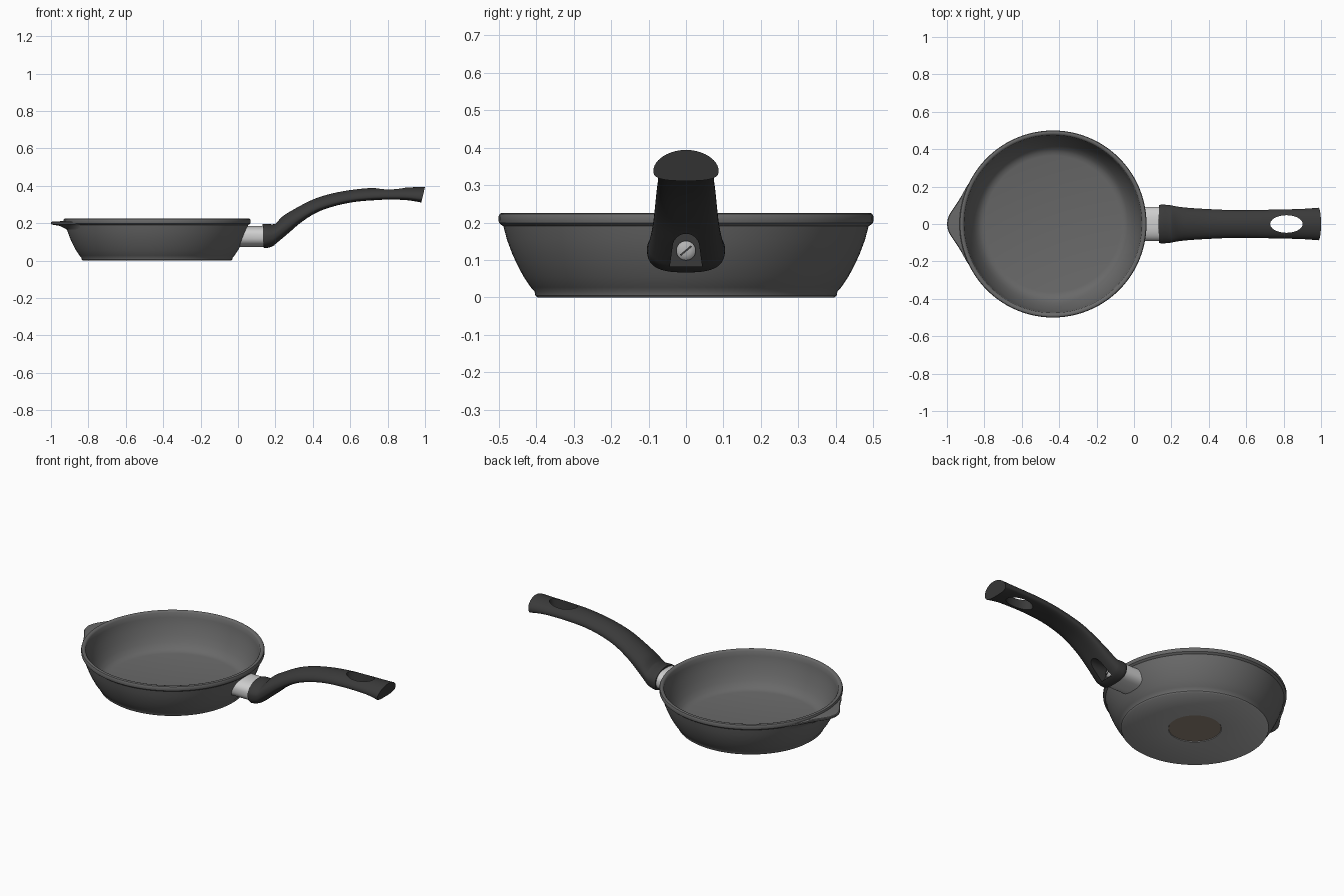
import bpy, bmesh, math
from mathutils import Vector

if "Cube" in bpy.data.objects:
    bpy.data.objects.remove(bpy.data.objects["Cube"])

CX = -0.433  # pan centre


def mat(name, col):
    m = bpy.data.materials.new(name)
    m.diffuse_color = (*col, 1)
    m.use_nodes = True
    m.node_tree.nodes["Principled BSDF"].inputs["Base Color"].default_value = m.diffuse_color
    return m


GREY = mat("pan_grey", (0.14, 0.14, 0.14))
BASE = mat("base_grey", (0.40, 0.40, 0.40))
BLACK = mat("handle_black", (0.042, 0.042, 0.042))
STEEL = mat("steel", (0.62, 0.62, 0.62))
SCREW = mat("screw_steel", (0.45, 0.45, 0.45))
BROWN = mat("base_brown", (0.29, 0.235, 0.19))


def finish(bm, name, *mats):
    bmesh.ops.recalc_face_normals(bm, faces=bm.faces)
    me = bpy.data.meshes.new(name)
    bm.to_mesh(me)
    bm.free()
    ob = bpy.data.objects.new(name, me)
    bpy.context.collection.objects.link(ob)
    for m in mats:
        me.materials.append(m)
    return ob


def activate(ob):
    bpy.ops.object.select_all(action='DESELECT')
    ob.select_set(True)
    bpy.context.view_layer.objects.active = ob


def smooth(ob, deg=38):
    activate(ob)
    bpy.ops.object.shade_smooth_by_angle(angle=math.radians(deg))


def lathe(profile, steps):
    bm = bmesh.new()
    vs = [bm.verts.new((r, 0, z)) for r, z in profile]
    es = [bm.edges.new(p) for p in zip(vs, vs[1:])]
    bmesh.ops.spin(bm, geom=vs + es, cent=(0, 0, 0), axis=(0, 0, 1),
                   angle=2 * math.pi, steps=steps)
    bmesh.ops.remove_doubles(bm, verts=bm.verts, dist=1e-5)
    return bm


def loft(rings, caps=True):
    bm = bmesh.new()
    rows = [[bm.verts.new(p) for p in ring] for ring in rings]
    n = len(rows[0])
    for a, b in zip(rows, rows[1:]):
        for i in range(n):
            j = (i + 1) % n
            bm.faces.new((a[i], a[j], b[j], b[i]))
    if caps:
        bm.faces.new(rows[0])
        bm.faces.new(rows[-1])
    return bm


def catmull(rows, sub):
    out = []
    for i in range(len(rows) - 1):
        quad = [rows[max(i - 1, 0)], rows[i], rows[i + 1], rows[min(i + 2, len(rows) - 1)]]
        for s in range(sub):
            t = s / sub
            out.append([0.5 * (2 * b + (c - a) * t + (2 * a - 5 * b + 4 * c - d) * t * t
                               + (3 * b - a - 3 * c + d) * t ** 3) for a, b, c, d in zip(*quad)])
    return out + [list(rows[-1])]


def spow(v, e):
    return math.copysign(abs(v) ** e, v)


# Pan body: turned profile, pale ground base with a brown disc
pan_profile = [
    (0, .003), (.143, .003), (.145, 0), (.395, 0), (.402, .005), (.404, .016), (.414, .027),
    (.433, .055), (.449, .085), (.463, .115), (.478, .155), (.487, .19), (.493, .194),
    (.499, .199), (.5, .206), (.5, .216), (.497, .223), (.49, .226), (.481, .224), (.475, .217),
    (.471, .19), (.459, .145), (.441, .1), (.422, .063), (.402, .038), (.385, .027),
    (.365, .022), (0, .02)]
bm = lathe(pan_profile, 96)
for f in bm.faces:
    z = f.calc_center_median().z
    reach = max(v.co.xy.length for v in f.verts)
    if z < .004:
        f.material_index = 2 if reach < .144 else 1
pan = finish(bm, "pan_body", GREY, BASE, BROWN)
pan.location.x = CX
smooth(pan)

# Side grip tab opposite the handle
half = catmull([(0, 1.0), (.04, .992), (.08, .968), (.12, .941), (.16, .917),
                (.20, .895), (.25, .860), (.27, .84)], 3)
outline = [(-y, x) for y, x in reversed(half[1:])] + [tuple(p) for p in half]
rings = []
for y, x in outline:
    xo, xi = -x, CX - math.sqrt(.48 ** 2 - y * y)
    mid = xi + (xo - xi) * .45
    rings.append([(xi, y, .213), (xo + .004, y, .208), (xo, y, .204), (xo, y, .196),
                  (xo + .004, y, .193), (mid, y, .186), (xi, y, .165)])
smooth(finish(loft(rings), "grip_tab", GREY))

# Metal ferrule, its open root buried in the pan wall
root, tip = [], []
for i in range(48):
    a = 2 * math.pi * i / 48
    y, z = .092 * spow(math.cos(a), .8), .129 + .056 * spow(math.sin(a), .8)
    r = .441 + (z - .072) * .38
    root.append((CX + math.sqrt(r * r - y * y) - .003, y, z))
    tip.append((.145, y, z))
smooth(finish(loft([root, tip], caps=False), "ferrule", STEEL))

# Handle: top x, top z, bottom x, bottom z, half width, height of widest point
stations = [
    (.132, .195, .136, .070, .100, .5), (.150, .196, .150, .067, .104, .5),
    (.192, .195, .185, .077, .101, .5), (.209, .206, .212, .097, .097, .48),
    (.240, .238, .265, .142, .090, .42), (.300, .275, .335, .203, .084, .36),
    (.394, .324, .420, .257, .079, .32), (.490, .356, .510, .290, .075, .30),
    (.598, .377, .610, .312, .074, .30), (.705, .388, .710, .322, .076, .30),
    (.810, .391, .810, .325, .078, .30), (.910, .392, .905, .323, .081, .30),
    (1.00, .394, .980, .311, .087, .32)]
rings = []
for tx, tz, bx, bz, w, m in catmull(stations, 4):
    top, bot = Vector((tx, 0, tz)), Vector((bx, 0, bz))
    ring = []
    for i in range(48):
        a = 2 * math.pi * i / 48
        s, c = math.sin(a), math.cos(a)
        if s >= 0:
            k, y = m + (1 - m) * s, w * spow(c, 1.08)
        else:
            k, y = m - m * abs(s) ** .7, w * spow(c, .7)
        p = bot.lerp(top, k)
        ring.append((p.x, y, p.z))
    rings.append(ring)
handle = finish(loft(rings), "handle", BLACK)

# Cutters: oval hanging hole and arched screw recess
oval = [(.815 + .087 * math.cos(t * math.pi / 24), .047 * math.sin(t * math.pi / 24))
        for t in range(48)]
hole = finish(loft([[(x, y, z) for x, y in oval] for z in (.2, .5)]), "hole_cutter")
arch = [(-.043, .083), (.043, .083)] + [
    (.036 * math.cos(t * math.pi / 12), .134 + .036 * math.sin(t * math.pi / 12)) for t in range(13)]
recess = finish(loft([[(x, y, z) for y, z in arch] for x in (.172, .5)]), "recess_cutter")
for cutter in (hole, recess):
    cutter.hide_render = True
    activate(handle)
    mod = handle.modifiers.new("cut", 'BOOLEAN')
    mod.operation, mod.solver, mod.object = 'DIFFERENCE', 'EXACT', cutter
    bpy.ops.object.modifier_apply(modifier=mod.name)
    bpy.data.objects.remove(cutter)
smooth(handle, 32)

# Screw with a diagonal slot
screw = finish(lathe([(0, 0), (.026, 0), (.026, .008), (.021, .013), (.012, .016), (0, .017)], 32),
               "screw", SCREW)
screw.rotation_euler.y = math.pi / 2
screw.location = (.170, 0, .125)
smooth(screw)
bm = bmesh.new()
bmesh.ops.create_cube(bm, size=1)
bmesh.ops.scale(bm, vec=(.008, .038, .005), verts=bm.verts)
slot = finish(bm, "screw_slot", BLACK)
slot.location = (.1838, 0, .125)
slot.rotation_euler.x = math.radians(40)
